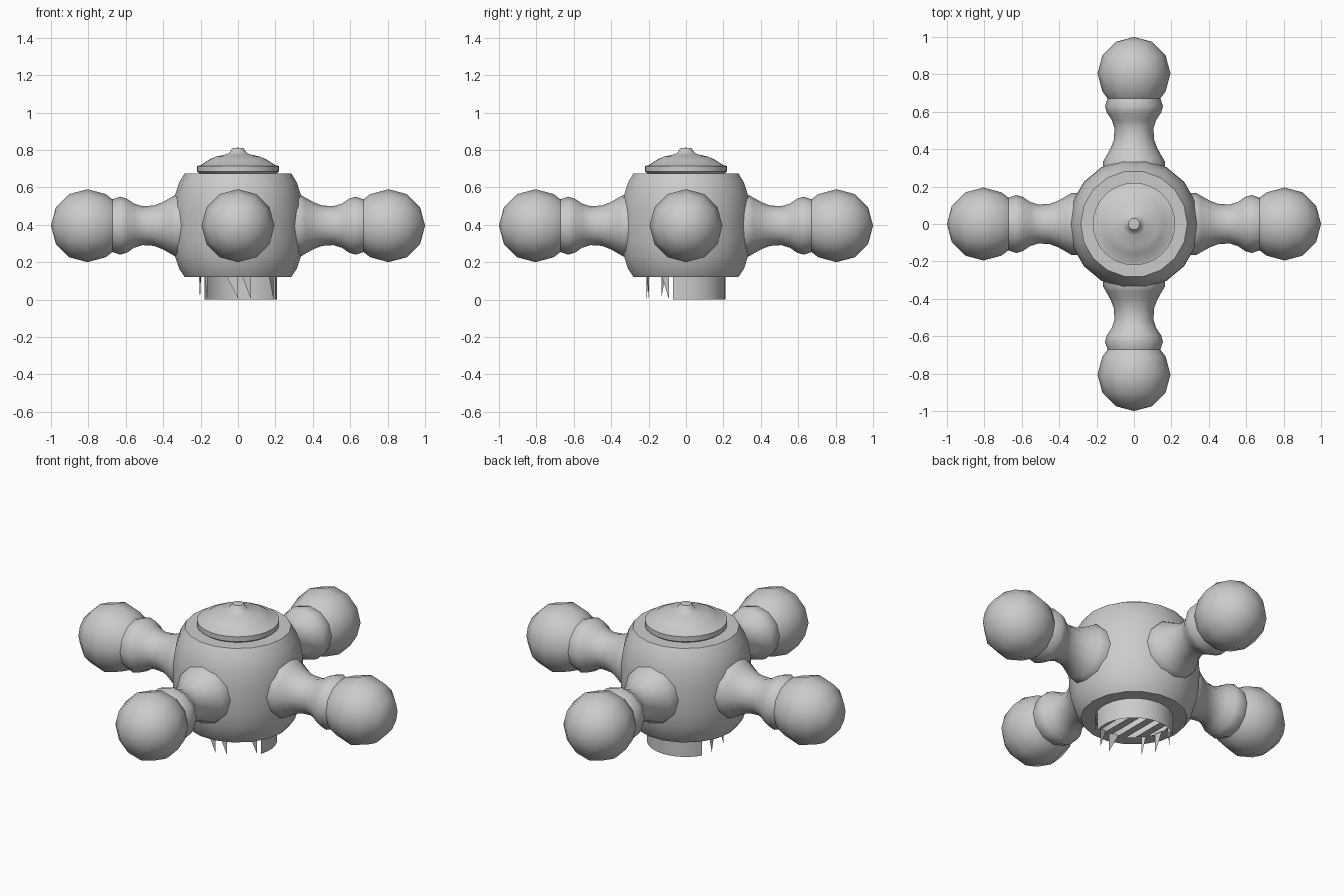
import bpy, bmesh, math
from math import sin, cos, radians
from mathutils import Matrix

old = bpy.data.objects.get("Cube")
if old:
    bpy.data.objects.remove(old)

metal = bpy.data.materials.new("grey_metal")
metal.use_nodes = True
GREY = (0.6, 0.6, 0.6, 1)
metal.diffuse_color = GREY
metal.node_tree.nodes["Principled BSDF"].inputs["Base Color"].default_value = GREY


def finish(name, bm, angle=45):
    mesh = bpy.data.meshes.new(name)
    bm.to_mesh(mesh)
    bm.free()
    mesh.materials.append(metal)
    obj = bpy.data.objects.new(name, mesh)
    bpy.context.collection.objects.link(obj)
    bpy.ops.object.select_all(action='DESELECT')
    obj.select_set(True)
    bpy.context.view_layer.objects.active = obj
    bpy.ops.object.shade_smooth_by_angle(angle=radians(angle))
    return obj


def lathe(name, profile, sides, matrix=Matrix(), angle=45):
    """Spin (radius, height) points around z, then place with the matrix."""
    bm = bmesh.new()
    pts = [bm.verts.new((r, 0, z)) for r, z in profile]
    edges = [bm.edges.new(pair) for pair in zip(pts, pts[1:])]
    bmesh.ops.spin(bm, geom=pts + edges, cent=(0, 0, 0), axis=(0, 0, 1),
                   angle=math.tau, steps=sides, use_merge=True)
    bmesh.ops.remove_doubles(bm, verts=bm.verts, dist=0.0005)
    bmesh.ops.recalc_face_normals(bm, faces=bm.faces)
    bmesh.ops.transform(bm, matrix=matrix, verts=bm.verts)
    return finish(name, bm, angle)


# Rounded hub, open under the stem
lathe("hub", [(0.21, 0.12), (0.285, 0.12), (0.315, 0.165), (0.336, 0.23),
              (0.348, 0.31), (0.35, 0.4), (0.348, 0.48), (0.336, 0.56),
              (0.315, 0.625), (0.285, 0.675), (0, 0.675)], 18)

# Top button with a small nub
lathe("top_button", [(0.2, 0.67), (0.22, 0.685), (0.22, 0.714), (0.2, 0.718),
                     (0.16, 0.745), (0.12, 0.764), (0.06, 0.777),
                     (0.045, 0.787), (0.03, 0.81), (0, 0.812)], 32)

# Four turned arms with ball ends
arm = [(0.165, 0.28), (0.165, 0.335), (0.15, 0.36), (0.125, 0.405),
       (0.108, 0.45), (0.104, 0.51), (0.118, 0.555), (0.145, 0.595),
       (0.155, 0.63), (0.14, 0.675)]
ball = [(0.195 * sin(radians(a)), 0.805 + 0.195 * cos(radians(a)))
        for a in (136, 120, 90, 60, 30, 0)]
for i, side in enumerate(("left", "back", "right", "front")):
    place = (Matrix.Translation((0, 0, 0.395))
             @ Matrix.Rotation(i * math.pi / 2, 4, 'Z')
             @ Matrix.Rotation(math.pi / 2, 4, 'Y'))
    lathe(side + "_arm", arm, 12, place, 60)
    lathe(side + "_ball", ball, 12, place, 60)


def rim(bm, degrees, z):
    a = radians(degrees)
    return bm.verts.new((0.21 * cos(a), 0.21 * sin(a), z))


# Stem wall, only the rear part is whole
bm = bmesh.new()
steps = range(-19, 150, 12)
top = [rim(bm, a, 0.125) for a in steps]
low = [rim(bm, a, 0) for a in steps]
for k in range(len(top) - 1):
    bm.faces.new((low[k], low[k + 1], top[k + 1], top[k]))
finish("stem_wall", bm)

# Pointed slivers around the broken front of the stem
bm = bmesh.new()
for start, end, tip in ((160, 172, 166), (184, 198, 198), (212, 219, 219),
                        (253, 270, 270), (276, 289, 289), (322, 334, 334)):
    bm.faces.new((rim(bm, start, 0.125), rim(bm, tip, 0.005), rim(bm, end, 0.125)))
finish("stem_slivers", bm)

# Narrow strips across the stem opening
bm = bmesh.new()
for x in (-0.16, -0.08, 0.0, 0.08, 0.16):
    corners = []
    for dx, s in ((-0.022, -1), (0.022, -1), (0.022, 1), (-0.022, 1)):
        y = s * math.sqrt(0.21 ** 2 - (x + dx) ** 2)
        corners.append(bm.verts.new((x + dx, y, 0.12)))
    bm.faces.new(reversed(corners))
finish("stem_strips", bm)
